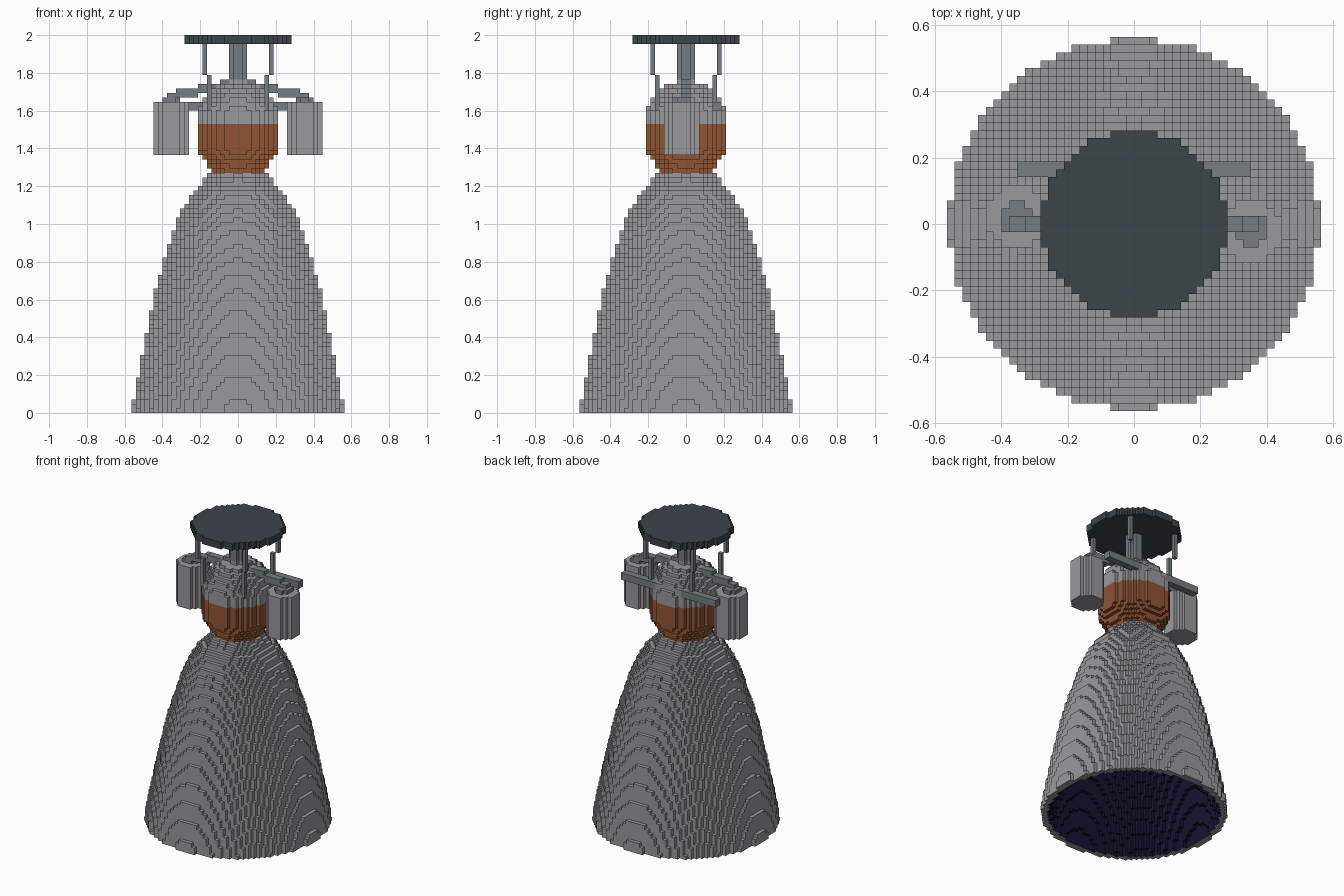
import bpy
import bmesh
from math import hypot, sqrt
from mathutils import Vector

if "Cube" in bpy.data.objects:
    bpy.data.objects.remove(bpy.data.objects["Cube"])

UNIT = 2 / 85  # edge of one block; all sizes below are counted in blocks


def material(name, colour):
    mat = bpy.data.materials.new(name)
    mat.use_nodes = True
    mat.diffuse_color = (*colour, 1)
    mat.node_tree.nodes["Principled BSDF"].inputs["Base Color"].default_value = (*colour, 1)
    return mat


grey = material("light grey metal", (0.32, 0.32, 0.34))
steel = material("blue grey steel", (0.18, 0.205, 0.22))
dark = material("dark slate", (0.045, 0.058, 0.068))
copper = material("copper brown", (0.28, 0.09, 0.034))
navy = material("navy lining", (0.008, 0.006, 0.03))


def lerp(points, t):
    """Value at t on a line through the points."""
    for (a, u), (b, v) in zip(points, points[1:]):
        if t <= b:
            return u + (v - u) * (t - a) / (b - a)
    return points[-1][1]


def blocks(xs, ys, zs, keep=lambda x, y, z: True):
    """Cells in a box range whose centre passes the rule."""
    return {(i, j, k) for k in range(*zs) for i in range(*xs) for j in range(*ys)
            if keep(i + 0.5, j + 0.5, k + 0.5)}


def turned(zs, radius, cx=0, cy=0, size=25):
    """Cells of a solid of revolution, radius given as a function of height."""
    return blocks((cx - size, cx + size), (cy - size, cy + size), zs,
                  lambda x, y, z: hypot(x - cx, y - cy) <= radius(z))


def build(name, cells, mats, rule=None):
    """Skin the cells with their exposed square faces."""
    bm = bmesh.new()
    verts = {}

    def vert(p):
        if p not in verts:
            verts[p] = bm.verts.new(Vector(p) * UNIT)
        return verts[p]

    for cell in sorted(cells):
        for axis in range(3):
            for side in (0, 1):
                step = [0, 0, 0]
                step[axis] = 2 * side - 1
                if tuple(c + s for c, s in zip(cell, step)) in cells:
                    continue
                ring = []
                for a, b in ((0, 0), (1, 0), (1, 1), (0, 1)):
                    p = list(cell)
                    p[axis] += side
                    p[(axis + 1) % 3] += a
                    p[(axis + 2) % 3] += b
                    ring.append(vert(tuple(p)))
                face = bm.faces.new(ring if side else ring[::-1])
                if rule:
                    face.material_index = rule(cell, step)
    mesh = bpy.data.meshes.new(name)
    bm.to_mesh(mesh)
    bm.free()
    for mat in mats:
        mesh.materials.append(mat)
    obj = bpy.data.objects.new(name, mesh)
    bpy.context.collection.objects.link(obj)
    return obj


# Nozzle bell: thin flared shell, lined in navy
BELL = [(0, 23.8), (3, 23.5), (8.5, 22.5), (14, 21.4), (20, 20.1), (27, 18.7), (33, 17),
        (38, 15.4), (43, 13.8), (47, 11.8), (50, 9.8), (52, 8), (54, 6.2)]


def bell_radius(z):
    return lerp(BELL, z)


def lining(cell, step):
    inward = (cell[0] + 0.5) * step[0] + (cell[1] + 0.5) * step[1] < 0
    return int(inward or (step[2] < 0 and cell[2] > 0))


shell = turned((0, 54), bell_radius) - turned((0, 53), lambda z: bell_radius(z + 1) - 1.5)
build("nozzle_bell", shell, [grey, navy], lining)

# Combustion chamber: copper cup under a grey dome
CUP = [(54, 6), (55, 6.5), (57, 7.8), (59, 9), (65, 9)]
build("chamber_cup", turned((54, 65), lambda z: lerp(CUP, z)), [copper])
build("chamber_dome", turned((65, 75), lambda z: sqrt(max(0, 9.2 ** 2 - (z - 65.5) ** 2))
                             if z > 67 else 9), [grey])

# Side pumps with steel caps, offset front and back
for side, label in ((1, "left"), (-1, "right")):
    build(label + "_pump", turned((58, 70), lambda z: 4, 15 * side, -side), [grey])
    build(label + "_pump_cap", turned((70, 71), lambda z: 2, 15 * side, -side), [steel])

# Arched pipe joining both pumps over the dome
ARCH = [(0, 75.4), (4, 74.5), (9, 73.5), (14, 72.5), (16, 71.5), (17, 70.5)]
build("arched_pipe", blocks((-17, 17), (-1, 1), (68, 76),
      lambda x, y, z: -2 < z - round(lerp(ARCH, abs(x))) < 0), [steel])

# Rear cross bar
build("rear_bar", blocks((-15, 15), (6, 8), (68, 70)), [steel])

# Mounting plate, its column and four stepped struts
build("mounting_plate", turned((83, 85), lambda z: 12), [dark])
build("centre_column", turned((74, 83), lambda z: 2), [steel])
for sx, lx in ((1, "left"), (-1, "right")):
    for sy, ly in ((1, "back"), (-1, "front")):
        strut = set()
        for near, zs in ((6, (68, 76)), (7, (76, 83))):
            i = near if sx > 0 else -near - 1
            j = near if sy > 0 else -near - 1
            strut |= blocks((i, i + 1), (j, j + 1), zs)
        build(f"{ly}_{lx}_strut", strut, [steel])
